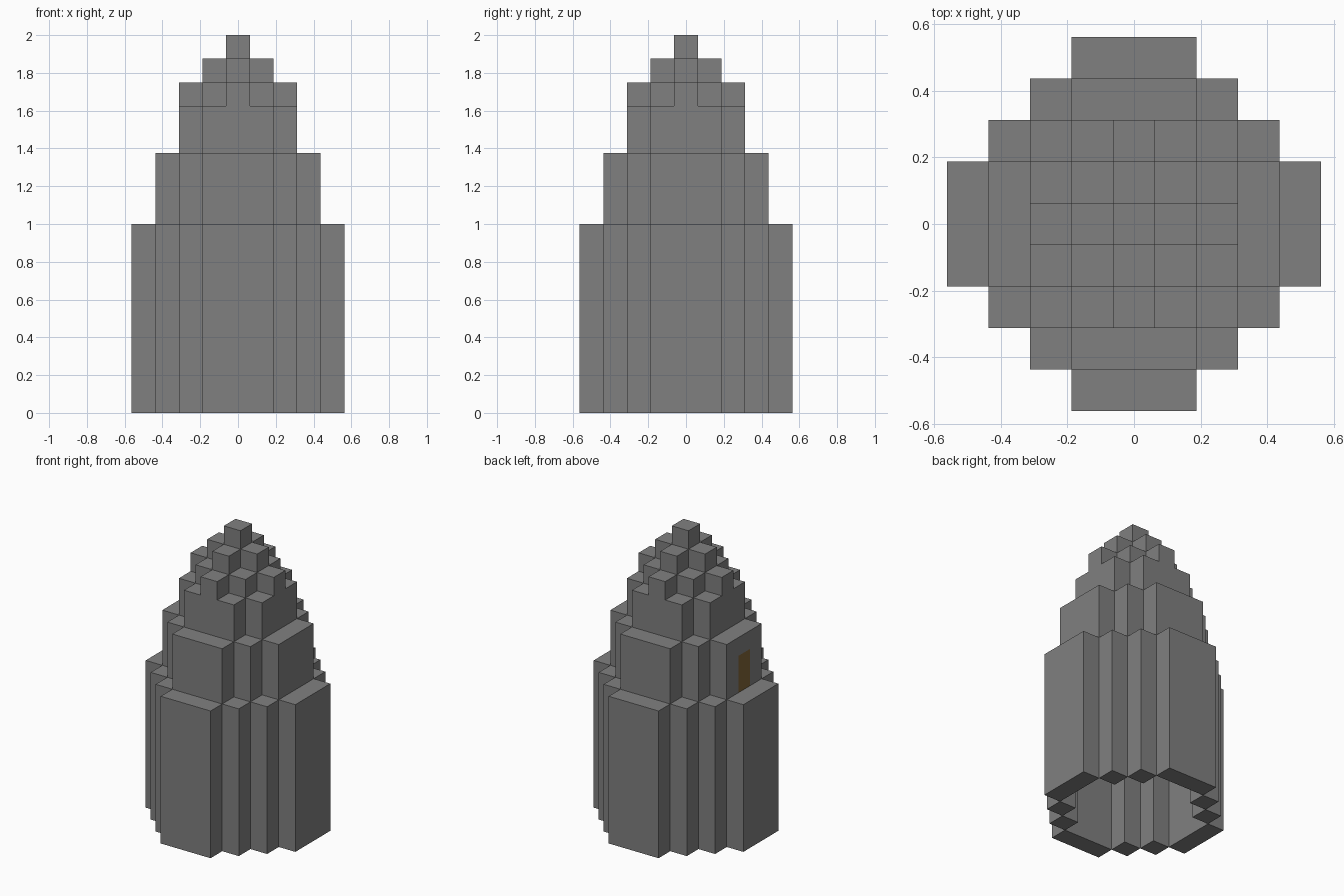
import bpy, bmesh, math
from mathutils import Vector

cube = bpy.data.objects.get("Cube")
if cube:
    bpy.data.objects.remove(cube)

UNIT = 0.125  # edge of one building block


def material(name, color):
    mat = bpy.data.materials.new(name)
    mat.use_nodes = True
    mat.diffuse_color = color
    mat.node_tree.nodes["Principled BSDF"].inputs["Base Color"].default_value = color
    return mat


stone = material("grey stone", (0.216, 0.216, 0.216, 1))
wood = material("brown wood", (0.22, 0.13, 0.04, 1))

# Hollow stepped tiers: name, ring size, bottom layer, top layer
TIERS = [
    ("lower_wall", 5, 0, 8),
    ("middle_wall", 4, 8, 11),
    ("upper_wall", 3, 11, 13),
    ("spire_base", 2, 13, 14),
    ("spire_middle", 1, 14, 15),
    ("spire_tip", 0, 15, 16),
]


def ring(size):
    """Cells of a one-block-thick stepped ring; large rings have blunt ends."""
    span = range(-size, size + 1)
    blunt = size > 2
    for x in span:
        for y in span:
            reach = max(abs(x), abs(y))
            total = abs(x) + abs(y)
            if blunt and reach == size:
                continue
            if total == size or (blunt and reach == size - 1 and total < size):
                yield x, y


blocks = {}
for name, size, low, high in TIERS:
    for x, y in ring(size):
        for z in range(low, high):
            blocks[x, y, z] = name

# Door set flush in the middle wall, two blocks high
for z in (8, 9):
    blocks[-3, 0, z] = "door"


def build(part, mat):
    """Skin the exposed sides of a part's blocks and merge flat areas."""
    bm = bmesh.new()
    for cell, owner in blocks.items():
        if owner != part:
            continue
        center = Vector(cell) + Vector((0, 0, 0.5))
        for axis in range(3):
            for sign in (-1, 1):
                normal = Vector((0, 0, 0))
                normal[axis] = sign
                neighbour = tuple(int(c + n) for c, n in zip(cell, normal))
                if neighbour in blocks:
                    continue
                u = Vector((0, 0, 0))
                u[(axis + 1) % 3] = 0.5
                v = normal.cross(u)
                middle = center + normal / 2
                corners = (middle - u - v, middle + u - v, middle + u + v, middle - u + v)
                bm.faces.new([bm.verts.new(c * UNIT) for c in corners])
    bmesh.ops.remove_doubles(bm, verts=bm.verts, dist=UNIT / 100)
    bmesh.ops.dissolve_limit(bm, angle_limit=math.radians(1), verts=bm.verts, edges=bm.edges)
    mesh = bpy.data.meshes.new(part)
    bm.to_mesh(mesh)
    bm.free()
    mesh.materials.append(mat)
    obj = bpy.data.objects.new(part, mesh)
    bpy.context.collection.objects.link(obj)


for tier in TIERS:
    build(tier[0], stone)
build("door", wood)
